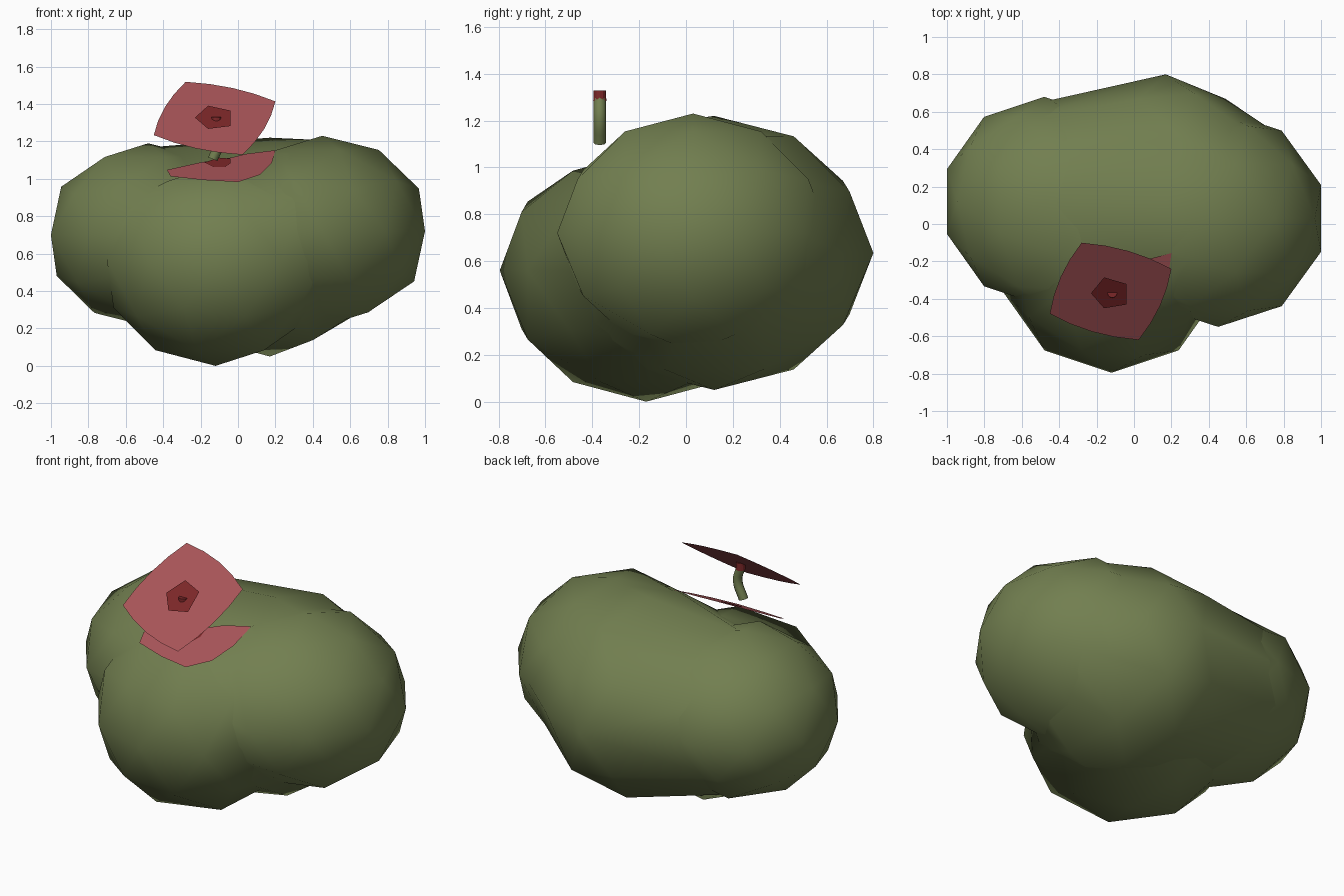
import bpy, bmesh
from mathutils import Vector, Matrix
from mathutils.bvhtree import BVHTree

if "Cube" in bpy.data.objects:
    bpy.data.objects.remove(bpy.data.objects["Cube"])


def material(name, rgb):
    m = bpy.data.materials.new(name)
    m.diffuse_color = (*rgb, 1)
    m.use_nodes = True
    m.node_tree.nodes["Principled BSDF"].inputs["Base Color"].default_value = m.diffuse_color
    return m


GREEN = material("leaf green", (0.168, 0.212, 0.08))
RED = material("petal red", (0.39, 0.09, 0.098))
DARK = material("dark red", (0.2, 0.02, 0.021))


def add_object(name, bm, mat):
    mesh = bpy.data.meshes.new(name)
    bm.to_mesh(mesh)
    mesh.materials.append(mat)
    ob = bpy.data.objects.new(name, mesh)
    bpy.context.collection.objects.link(ob)
    return ob


# bush: overlapping low-poly blobs (centre, radii)
RIGHT = (Vector((0.45, 0.03, 0.72)), (0.578, 0.58, 0.51))
LEFT = (Vector((-0.48, 0.12, 0.70)), (0.547, 0.56, 0.49))
FRONT = (Vector((-0.12, -0.17, 0.56)), (0.61, 0.625, 0.56))
BACK = (Vector((0.17, 0.12, 0.635)), (0.54, 0.68, 0.585))


def blob(bm, centre, radii, shrink=1.0):
    verts = bmesh.ops.create_icosphere(bm, subdivisions=2, radius=shrink)["verts"]
    bmesh.ops.scale(bm, vec=radii, verts=verts)
    bmesh.ops.translate(bm, vec=centre, verts=verts)
    return verts


# back part: a skin stretched over the back blob and the rear of the side blobs
bm = bmesh.new()
blob(bm, *BACK)
for side in (LEFT, RIGHT):
    for v in blob(bm, *side, shrink=0.955):
        if v.co.y < 0.0:
            bm.verts.remove(v)
points = [v.co.copy() for v in bm.verts]
bm.free()
bm = bmesh.new()
for p in points:
    bm.verts.new(p)
hull = bmesh.ops.convex_hull(bm, input=bm.verts[:])
bmesh.ops.delete(bm, geom=[v for v in bm.verts if not v.link_faces], context="VERTS")
bmesh.ops.recalc_face_normals(bm, faces=bm.faces[:])

# side blobs, and the front one with a flattened top where a flower rests
blob(bm, *LEFT)
blob(bm, *RIGHT)
for v in blob(bm, *FRONT):
    if v.co.z > 1.0:
        v.co.z -= 0.05
for f in bm.faces:
    f.smooth = True
surface = BVHTree.FromBMesh(bm)
bush = add_object("bush", bm, GREEN)
bm.free()

# soft shading that blends from one blob to the next
normals = []
for v in bush.data.vertices:
    n = Vector()
    for centre, radii in (RIGHT, LEFT, FRONT, BACK):
        d = Vector([(a - c) / r for a, c, r in zip(v.co, centre, radii)])
        g = Vector([a / r for a, r in zip(d, radii)])
        n += g / max(d.length, 0.3) ** 6
    normals.append(n.normalized())
bush.data.normals_split_custom_set_from_vertices(normals)


def plate(name, points, mat):
    """Flat sheet from an outline, facing up."""
    bm = bmesh.new()
    f = bm.faces.new([bm.verts.new(p) for p in points])
    f.normal_update()
    if f.normal.z < 0:
        f.normal_flip()
    add_object(name, bm, mat)
    bm.free()


def bowed(corners, bow, steps=4):
    """Outline with gently rounded sides between the corners."""
    corners = [Vector(c) for c in corners]
    mid = sum(corners, Vector((0, 0))) / len(corners)
    out = []
    for a, b in zip(corners, corners[1:] + corners[:1]):
        push = ((a + b) / 2 - mid).normalized() * bow
        for i in range(steps):
            t = i / steps
            out.append(a.lerp(b, t) + push * 4 * t * (1 - t))
    return out


# raised flower: tilted petal sheet with a five-sided centre
def tilt(p, lift=0.0):
    return (p[0], p[1] - 0.6 * lift, 1.32 + 0.75 * (p[1] + 0.365) + 0.8 * lift)


petals = bowed([(-0.45, -0.48), (-0.28, -0.10), (0.20, -0.24), (0.025, -0.62)], 0.028)
plate("upper_petals", [tilt(p) for p in petals], RED)
centre = [(-0.23, -0.365), (-0.16, -0.28), (-0.04, -0.315), (-0.04, -0.425), (-0.16, -0.445)]
plate("upper_flower_centre", [tilt(p, 0.009) for p in centre], DARK)

# curved stem under the raised flower
curve = bpy.data.curves.new("stem", "CURVE")
curve.dimensions = "3D"
curve.bevel_depth = 0.027
curve.bevel_resolution = 2
curve.use_fill_caps = True
curve.resolution_u = 5
spline = curve.splines.new("BEZIER")
path = [(-0.135, -0.368, 1.105), (-0.095, -0.368, 1.21), (-0.115, -0.368, 1.292)]
spline.bezier_points.add(len(path) - 1)
for bp, co in zip(spline.bezier_points, path):
    bp.co = co
    bp.handle_left_type = bp.handle_right_type = "AUTO"
curve.materials.append(GREEN)
bpy.context.collection.objects.link(bpy.data.objects.new("stem", curve))

# dark tip joining the stem to the flower centre
bm = bmesh.new()
bmesh.ops.create_cone(bm, cap_ends=True, segments=12, radius1=0.028, radius2=0.026, depth=0.045,
                      matrix=Matrix.Translation((-0.116, -0.368, 1.307)))
add_object("stem_tip", bm, DARK)
bm.free()


# lower flower: sheet resting in the hollow on top of the bush
def resting_plate(name, outline_xz, mat, gap):
    bm = bmesh.new()
    f = bm.faces.new([bm.verts.new((x, -0.51 + (z - 0.98) / 0.48, z)) for x, z in outline_xz])
    f.normal_update()
    if f.normal.z < 0:
        f.normal_flip()
    bmesh.ops.poke(bm, faces=bm.faces[:])
    bmesh.ops.subdivide_edges(bm, edges=bm.edges[:], cuts=5, use_grid_fill=True)
    for v in bm.verts:
        hit = surface.ray_cast(Vector((v.co.x, v.co.y, 3)), Vector((0, 0, -1)))[0]
        if hit:
            v.co.z = max(v.co.z, hit.z) + gap
    for f in bm.faces:
        f.smooth = True
    add_object(name, bm, mat)
    bm.free()


resting_plate("lower_petals", [(-0.38, 1.045), (-0.36, 1.01), (-0.18, 0.99), (0.0, 0.98),
                               (0.12, 1.02), (0.18, 1.08), (0.20, 1.15), (0.04, 1.13),
                               (-0.04, 1.11), (-0.2, 1.085)], RED, 0.003)
resting_plate("lower_flower_centre", [(-0.18, 1.08), (-0.13, 1.055), (-0.07, 1.055), (-0.04, 1.075),
                                      (-0.04, 1.10), (-0.1, 1.105)], DARK, 0.008)
